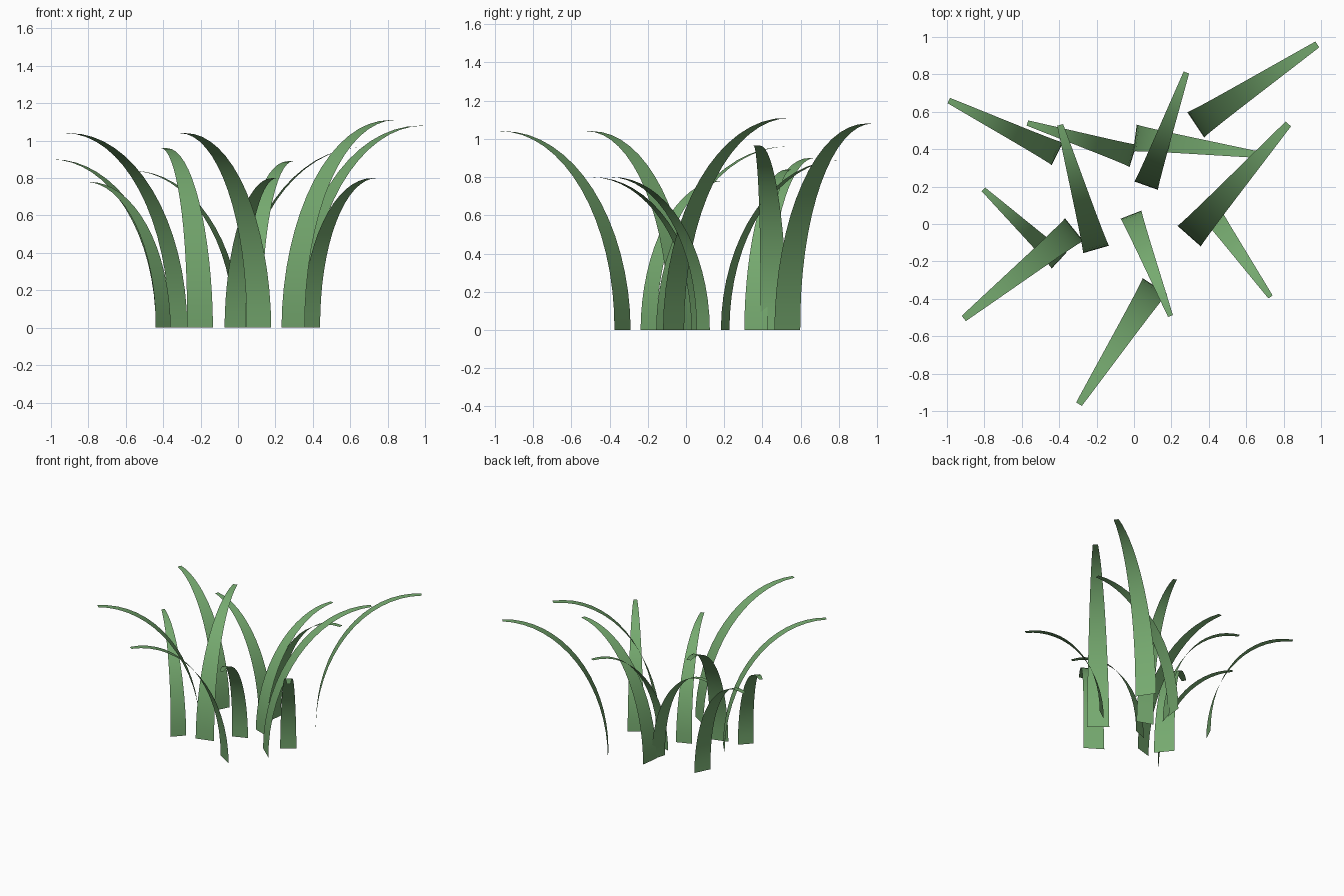
import bpy, bmesh, math
from mathutils import Vector

if "Cube" in bpy.data.objects:
    bpy.data.objects.remove(bpy.data.objects["Cube"])

# base x, base y, tip x, tip y, height of every blade
BLADES = [
    (0.33, 0.53, 0.98, 0.96, 1.08),
    (-0.41, 0.375, -0.99, 0.66, 0.90),
    (-0.005, 0.365, -0.57, 0.54, 0.84),
    (0.005, 0.46, 0.67, 0.37, 0.965),
    (0.065, 0.205, 0.28, 0.81, 0.89),
    (0.295, -0.065, 0.825, 0.535, 1.11),
    (0.39, 0.09, 0.73, -0.39, 0.80),
    (-0.40, -0.195, -0.805, 0.185, 0.78),
    (-0.32, -0.03, -0.91, -0.505, 1.04),
    (-0.203, -0.136, -0.395, 0.53, 0.96),
    (-0.016, 0.05, 0.195, -0.492, 0.80),
    (0.112, -0.332, -0.294, -0.963, 1.04),
]
STEPS = 16

green = bpy.data.materials.new("grass_green")
green.diffuse_color = (0.18, 0.40, 0.16, 1)
green.use_nodes = True
green.node_tree.nodes["Principled BSDF"].inputs["Base Color"].default_value = green.diffuse_color


def grass_blade(index, bx, by, tx, ty, height):
    """Thin tapered ribbon, upright at the root and arching over to level."""
    base = Vector((bx, by, 0))
    reach = Vector((tx - bx, ty - by, 0))
    side = Vector((-reach.y, reach.x, 0)).normalized()
    bm = bmesh.new()
    rows = []
    for i in range(STEPS + 1):
        t = i / STEPS
        a = t * math.pi / 2
        centre = base + reach * (1 - math.cos(a))
        centre.z = height * math.sin(a)
        half = 0.075 * height * (1 - 0.77 * t ** 1.5)
        rows.append([bm.verts.new(centre + side * s * half) for s in (1, -1)])
    for (a, b), (c, d) in zip(rows, rows[1:]):
        face = bm.faces.new((a, b, d, c))
        face.smooth = True
    mesh = bpy.data.meshes.new("grass_blade")
    bm.to_mesh(mesh)
    bm.free()
    mesh.materials.append(green)
    obj = bpy.data.objects.new(f"grass_blade_{index:02d}", mesh)
    bpy.context.collection.objects.link(obj)


# tuft of blades
for n, blade in enumerate(BLADES, 1):
    grass_blade(n, *blade)
